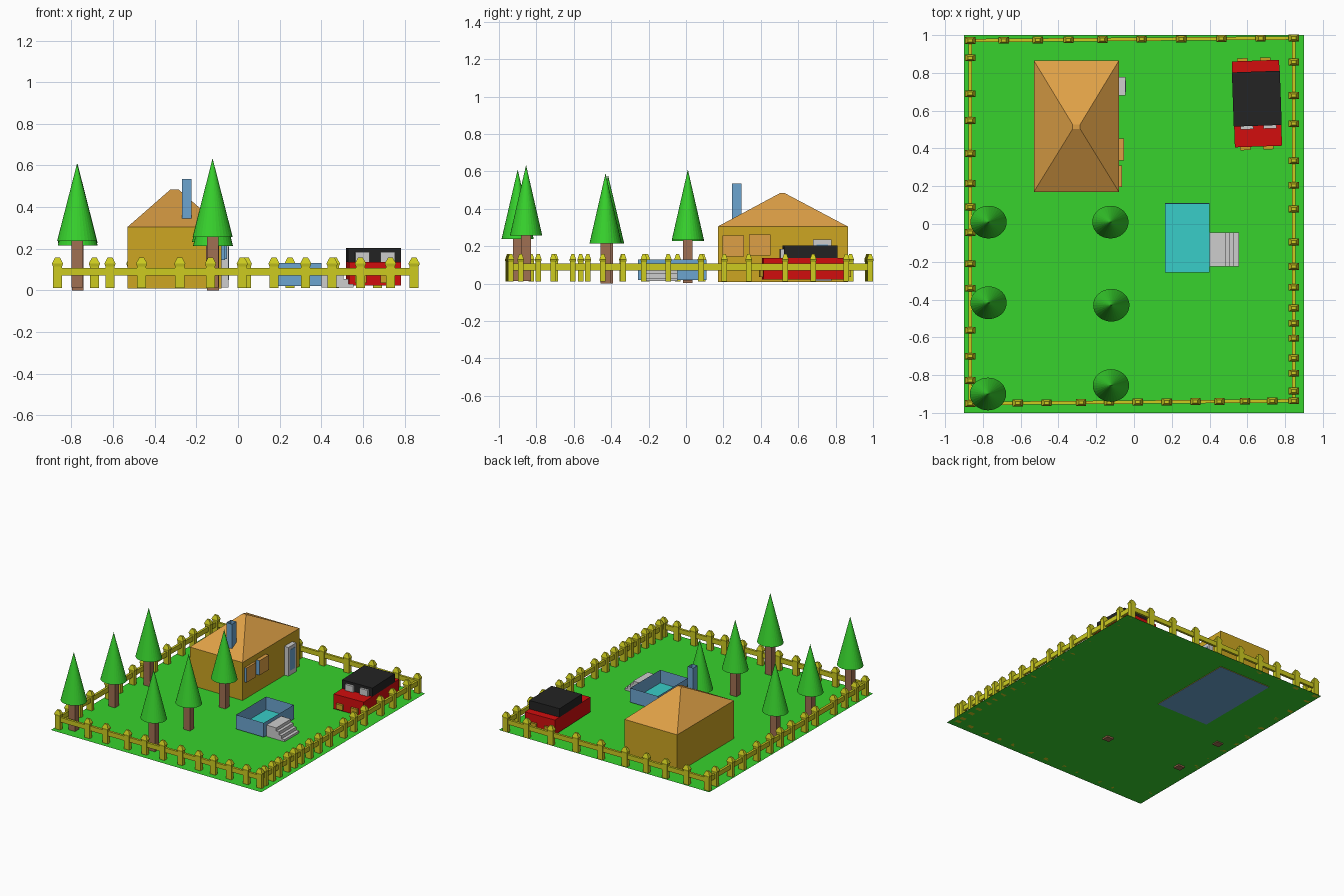
import bpy, bmesh, math
from mathutils import Matrix, Vector

if "Cube" in bpy.data.objects:
    bpy.data.objects.remove(bpy.data.objects["Cube"])


def mat(name, r, g, b):
    m = bpy.data.materials.new(name)
    lin = [((c / 255 + 0.055) / 1.055) ** 2.4 for c in (r, g, b)]
    m.diffuse_color = (*lin, 1)
    m.use_nodes = True
    m.node_tree.nodes["Principled BSDF"].inputs["Base Color"].default_value = m.diffuse_color
    return m


GREEN = mat("green", 55, 210, 45)
BROWN = mat("brown", 160, 112, 82)
BLUE = mat("blue", 108, 165, 208)
GREY = mat("light grey", 205, 205, 205)
BLACK = mat("black", 35, 35, 35)
RED = mat("red", 210, 13, 13)
WATER = mat("water", 56, 205, 200)
YELLOW = mat("fence yellow", 205, 203, 32)
GOLD = mat("wall gold", 205, 166, 34)
ORANGE = mat("roof orange", 222, 160, 70)


def finish(name, bm, mats, rule=None):
    bmesh.ops.recalc_face_normals(bm, faces=bm.faces)
    bm.normal_update()
    if rule:
        for f in bm.faces:
            f.material_index = rule(f)
    me = bpy.data.meshes.new(name)
    bm.to_mesh(me)
    bm.free()
    for m in mats:
        me.materials.append(m)
    ob = bpy.data.objects.new(name, me)
    bpy.context.collection.objects.link(ob)
    return ob


def loft(bm, sections, bottom=True, top=True):
    """Stack rectangles (cx, cy, half_x, half_y, z) into one shell."""
    rings = [[bm.verts.new((cx + sx * hx, cy + sy * hy, z))
              for sx, sy in ((-1, -1), (1, -1), (1, 1), (-1, 1))]
             for cx, cy, hx, hy, z in sections]
    for a, b in zip(rings, rings[1:]):
        for i in range(4):
            j = (i + 1) % 4
            bm.faces.new((a[i], a[j], b[j], b[i]))
    if bottom:
        bm.faces.new(rings[0][::-1])
    if top:
        bm.faces.new(rings[-1])


def box(name, x0, x1, y0, y1, z0, z1, mats, rule=None, bottom=True, top=True):
    bm = bmesh.new()
    cx, cy, hx, hy = (x0 + x1) / 2, (y0 + y1) / 2, (x1 - x0) / 2, (y1 - y0) / 2
    loft(bm, [(cx, cy, hx, hy, z0), (cx, cy, hx, hy, z1)], bottom, top)
    return finish(name, bm, mats, rule)


# Lawn: a single sheet
G = 0.012
bm = bmesh.new()
bm.faces.new([bm.verts.new(p) for p in
              ((-.9, -1, G), (.9, -1, G), (.9, 1, G), (-.9, 1, G))])
finish("lawn", bm, [GREEN])

# House with a blue floor, hipped roof and open chimney
box("house_walls", -.53, -.08, .17, .865, .008, .305, [GOLD, BLUE],
    lambda f: int(f.normal.z < -.5), top=False)
bm = bmesh.new()
loft(bm, [(-.305, .5175, .225, .3475, .305), (-.305, .515, .02, .012, .484)], bottom=False)
finish("roof", bm, [ORANGE])
box("chimney", -.27, -.223, .245, .298, .32, .535, [BLUE], bottom=False, top=False)

# Windows: orange front, blue sides
front_rule = lambda f: int(f.normal.x < .5 and f.normal.z < .5)
box("window_1", -.085, -.063, .196, .311, .145, .257, [ORANGE, BLUE], front_rule)
box("window_2", -.085, -.052, .337, .453, .15, .263, [ORANGE, BLUE], front_rule)

# Door with a blue panel
box("door", -.085, -.045, .68, .777, .014, .236, [GREY])
box("door_panel", -.046, -.043, .698, .759, .05, .21, [BLUE])

# Pool: thin walls, water just above the bottom
box("pool_walls", .163, .4, -.257, .11, .02, .13, [BLUE], top=False)
bm = bmesh.new()
bm.faces.new([bm.verts.new(p) for p in
              ((.164, -.256, .03), (.399, -.256, .03), (.399, .109, .03), (.164, .109, .03))])
finish("pool_water", bm, [WATER])

# Pool steps: extruded stair profile
bm = bmesh.new()
profile = [(.401, .014)]
for x, z in ((.555, .03), (.53, .054), (.507, .078), (.484, .102)):
    profile += [(x, profile[-1][1]), (x, z)]
profile.append((.401, .102))
face = bm.faces.new([bm.verts.new((x, -.225, z)) for x, z in profile])
ext = bmesh.ops.extrude_face_region(bm, geom=[face])["geom"]
bmesh.ops.translate(bm, vec=(0, .18, 0),
                    verts=[v for v in ext if isinstance(v, bmesh.types.BMVert)])
finish("pool_steps", bm, [GREY])

# Car, built square and then turned slightly
car = [box("car_body", .526, .776, .41, .865, .022, .137, [RED]),
       box("car_cabin", .524, .778, .52, .807, .137, .203, [BLACK])]
for i, x in enumerate((.559, .681)):
    car.append(box(f"windscreen_{i + 1}", x, x + .068, .503, .525, .137, .184, [GREY]))
    car.append(box(f"front_lamp_{i + 1}", x - .005, x + .05, .393, .415, .035, .075, [GOLD]))
    car.append(box(f"rear_lamp_{i + 1}", x - .005, x + .05, .86, .88, .035, .075, [GOLD]))
pivot = Vector((.651, .638, 0))
turn = Matrix.Translation(pivot) @ Matrix.Rotation(math.radians(2), 4, 'Z') @ Matrix.Translation(-pivot)
for ob in car:
    ob.data.transform(turn)

# Trees: x, y, trunk bottom, cone bottom, cone top
trees = [(-.77, .01, .004, .227, .605), (-.125, .01, .013, .232, .61),
         (-.77, -.417, 0, .215, .58), (-.12, -.43, 0, .213, .59),
         (-.773, -.9, .013, .237, .61), (-.122, -.855, .013, .257, .634)]
for i, (x, y, z0, zc, zt) in enumerate(trees):
    box(f"trunk_{i + 1}", x - .028, x + .028, y - .026, y + .026, z0, zc + .02, [BROWN])
    bm = bmesh.new()
    bmesh.ops.create_cone(bm, cap_ends=True, segments=32, radius1=.096, radius2=0, depth=zt - zc,
                          matrix=Matrix.Translation((x, y, (zt + zc) / 2)) @ Matrix.Diagonal((1, .9, 1, 1)))
    finish(f"tree_top_{i + 1}", bm, [GREEN])

# Fence posts along the four sides
XL, XR = -.867, .846
front = [-.615, -.463, -.28, -.132, .02, .173, .325, .452, .588, .732]
back = [-.69, -.51, -.347, -.167, .04, .25, .463, .67]
left = [.88, .69, .548, .373, .215, .09, -.045, -.21, -.34, -.563, -.70, -.828]
right = [.857, .68, .531, .335, .205, .08, -.095, -.225, -.335, -.445, -.525, -.605, -.71, -.79, -.884]
front_y = lambda x: -.943 + .008 * x
back_y = lambda x: .978 + .008 * x
posts = [(x, front_y(x)) for x in [XL, *front, XR]] + [(x, back_y(x)) for x in [XL, *back, XR]]
posts += [(XL, y) for y in left] + [(XR, y) for y in right]
bm = bmesh.new()
for x, y in posts:
    loft(bm, [(x, y, .022, .015, G), (x, y, .022, .015, .115),
              (x, y, .027, .018, .128), (x, y, .012, .008, .157)])
finish("fence_posts", bm, [YELLOW])

# Fence rails
bm = bmesh.new()
for a, b in (((XL, front_y(XL)), (XR, front_y(XR))), ((XL, back_y(XL)), (XR, back_y(XR))),
             ((XL, front_y(XL)), (XL, back_y(XL))), ((XR, front_y(XR)), (XR, back_y(XR)))):
    a, b = Vector((*a, .089)), Vector((*b, .089))
    d = b - a
    bmesh.ops.create_cube(bm, size=1, matrix=Matrix.Translation((a + b) / 2)
                          @ Matrix.Rotation(math.atan2(d.y, d.x), 4, 'Z')
                          @ Matrix.Diagonal((d.length, .018, .036, 1)))
finish("fence_rails", bm, [YELLOW])
